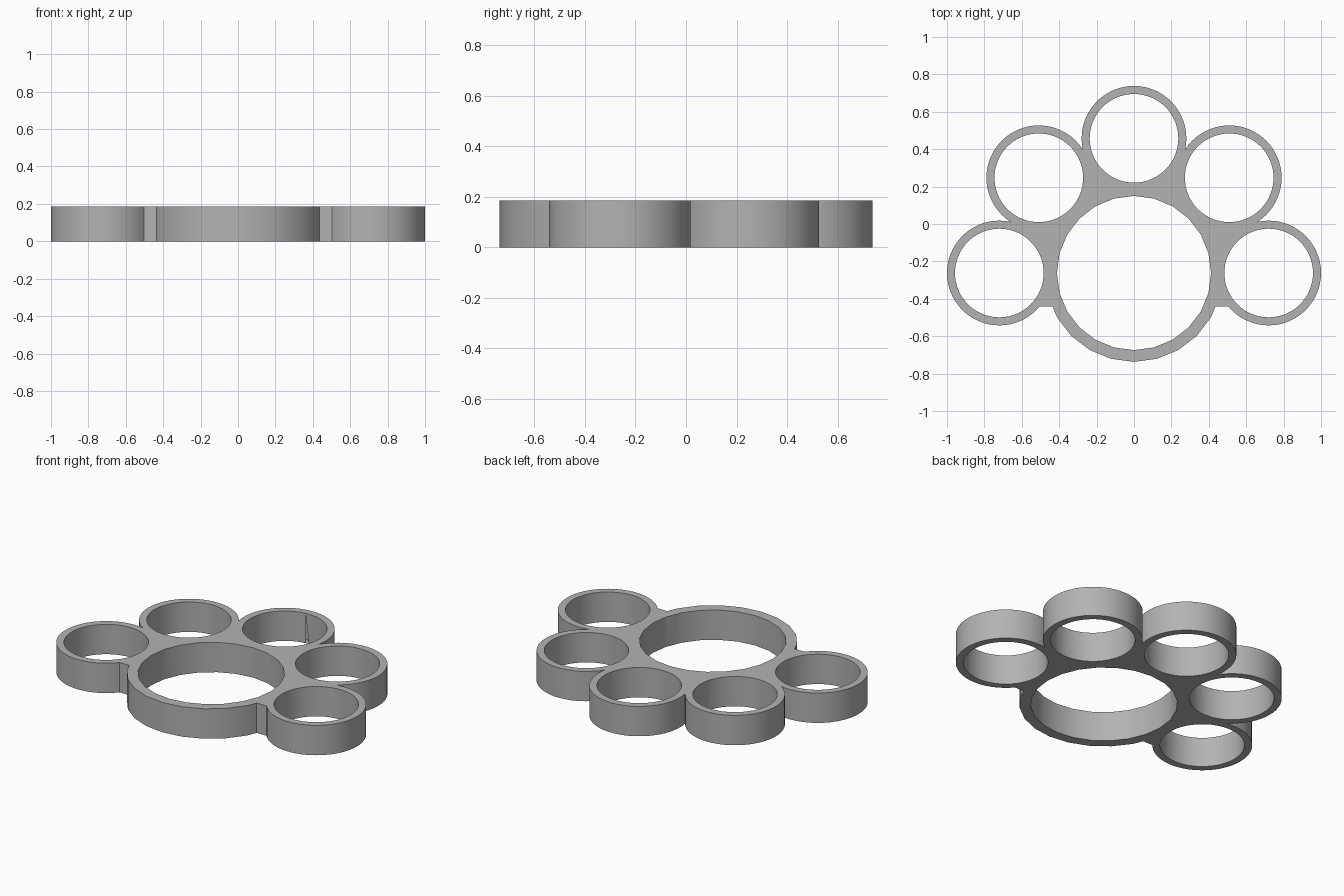
import bpy, bmesh, math

HEIGHT = 0.185
CENTRE_Y = -0.262      # middle of the large ring
ORBIT = 0.72           # distance of the small rings from it

cube = bpy.data.objects.get("Cube")
if cube:
    bpy.data.objects.remove(cube, do_unlink=True)

grey = bpy.data.materials.new("plain_grey")
grey.use_nodes = True
colour = (0.45, 0.45, 0.45, 1)
grey.diffuse_color = colour
grey.node_tree.nodes["Principled BSDF"].inputs["Base Color"].default_value = colour


def arc(cx, cy, radius, start, end, count):
    return [(cx + radius * math.cos(start + (end - start) * i / count),
             cy + radius * math.sin(start + (end - start) * i / count))
            for i in range(count)]


def disc(cx, cy, radius, sides):
    start = math.pi / 2
    return arc(cx, cy, radius, start, start + math.tau, sides)


def prism(name, outline, low, high):
    """Extrude a flat outline from low to high."""
    bm = bmesh.new()
    base = bm.faces.new([bm.verts.new((x, y, low)) for x, y in outline])
    top = bmesh.ops.extrude_face_region(bm, geom=[base])["geom"]
    bmesh.ops.translate(bm, vec=(0, 0, high - low),
                        verts=[v for v in top if isinstance(v, bmesh.types.BMVert)])
    bmesh.ops.recalc_face_normals(bm, faces=bm.faces)
    mesh = bpy.data.meshes.new(name)
    bm.to_mesh(mesh)
    bm.free()
    mesh.materials.append(grey)
    obj = bpy.data.objects.new(name, mesh)
    bpy.context.collection.objects.link(obj)
    return obj


helpers = []


def combine(body, other, operation):
    other.hide_render = True
    mod = body.modifiers.new(other.name, "BOOLEAN")
    mod.operation = operation
    mod.solver = "EXACT"
    mod.object = other
    helpers.append(other)


# Web: a disc with a straight lower edge that joins all the rings
dip = math.asin(0.178 / 0.7)
web = arc(0, CENTRE_Y, 0.7, -dip, math.pi + dip, 48)
web.append((-0.7 * math.cos(dip), CENTRE_Y - 0.178))
body = prism("ring_cluster", web, 0, HEIGHT)

# Outer walls of the large ring and of the five small rings
centres = [(ORBIT * math.cos(k * math.pi / 4),
            CENTRE_Y + ORBIT * math.sin(k * math.pi / 4)) for k in range(5)]
combine(body, prism("large_ring_wall", disc(0, CENTRE_Y, 0.475, 24), 0, HEIGHT), "UNION")
for x, y in centres:
    combine(body, prism("small_ring_wall", disc(x, y, 0.28, 64), 0, HEIGHT), "UNION")

# Through holes
combine(body, prism("large_hole", disc(0, CENTRE_Y, 0.412, 24), -0.1, HEIGHT + 0.1), "DIFFERENCE")
for x, y in centres:
    combine(body, prism("small_hole", disc(x, y, 0.237, 64), -0.1, HEIGHT + 0.1), "DIFFERENCE")

# Bake the result and drop the helper solids
graph = bpy.context.evaluated_depsgraph_get()
result = bpy.data.meshes.new_from_object(body.evaluated_get(graph))
body.modifiers.clear()
body.data = result
for helper in helpers:
    bpy.data.objects.remove(helper, do_unlink=True)

bpy.ops.object.select_all(action="DESELECT")
body.select_set(True)
bpy.context.view_layer.objects.active = body
bpy.ops.object.shade_smooth_by_angle(angle=math.radians(30))
